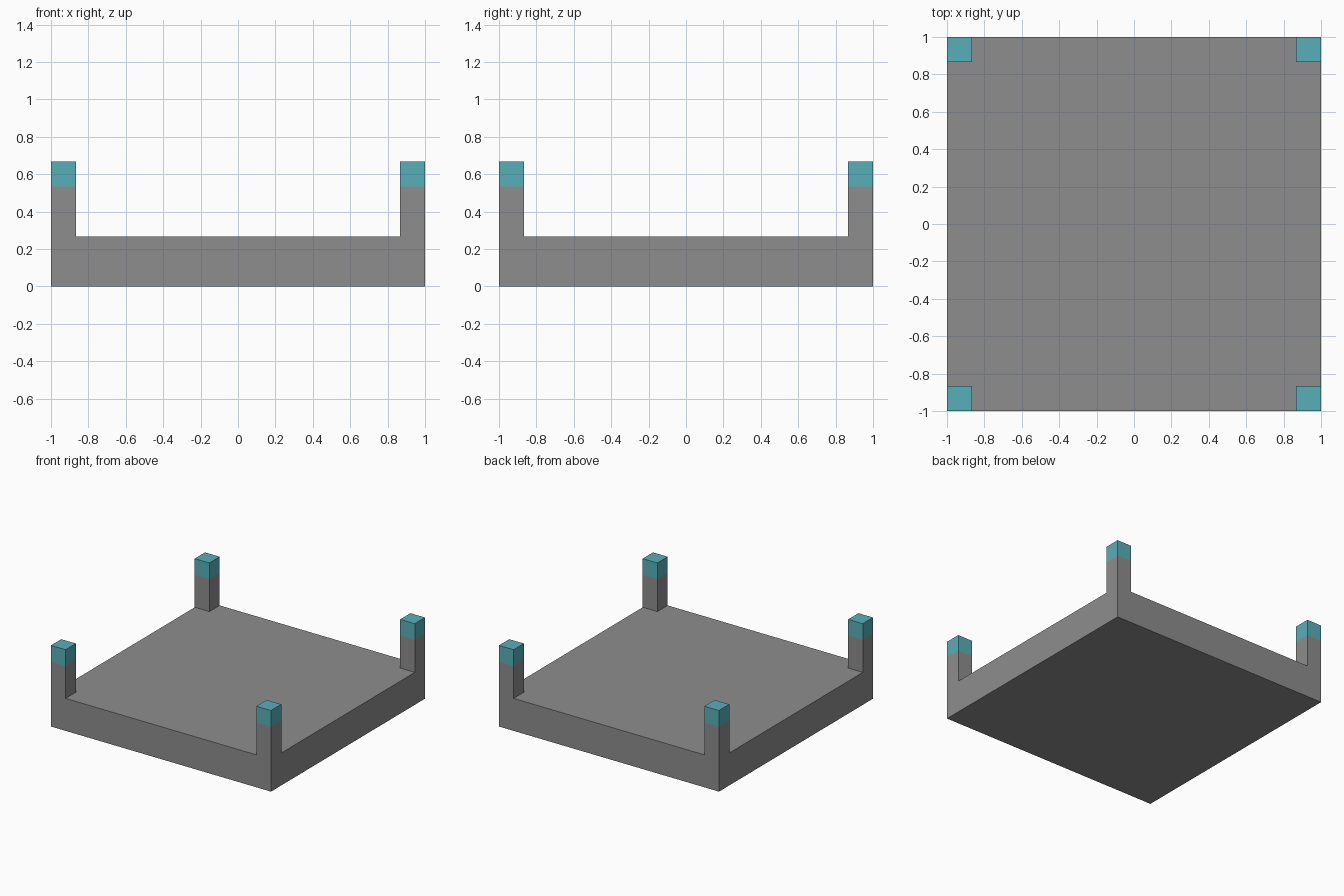
import bpy
import bmesh
from mathutils import Matrix, Vector

cube = bpy.data.objects.get("Cube")
if cube:
    bpy.data.objects.remove(cube, do_unlink=True)

UNIT = 2 / 15            # post width; every size is a multiple of it
SLAB_HEIGHT = 2 * UNIT
POST_HEIGHT = 2 * UNIT
CAP_HEIGHT = UNIT
INNER = 1 - UNIT         # inner face of the posts


def make_material(name, color):
    mat = bpy.data.materials.new(name)
    mat.use_nodes = True
    mat.diffuse_color = (*color, 1)
    mat.node_tree.nodes["Principled BSDF"].inputs["Base Color"].default_value = (*color, 1)
    return mat


def raise_faces(bm, faces, height):
    """Extrude each separate face straight up and return the new top faces."""
    tops = bmesh.ops.extrude_discrete_faces(bm, faces=faces)["faces"]
    verts = list({v for f in tops for v in f.verts})
    bmesh.ops.translate(bm, verts=verts, vec=(0, 0, height))
    return tops


# Square slab
bm = bmesh.new()
bmesh.ops.create_cube(bm, size=1, matrix=Matrix.Translation((0, 0, SLAB_HEIGHT / 2))
                      @ Matrix.Diagonal((2, 2, SLAB_HEIGHT, 1)))

# Cut lines that mark out the corner posts
for axis in (Vector((1, 0, 0)), Vector((0, 1, 0))):
    for side in (-1, 1):
        bmesh.ops.bisect_plane(bm, geom=bm.verts[:] + bm.edges[:] + bm.faces[:],
                               plane_co=axis * side * INNER, plane_no=axis)

# Corner posts, then their coloured caps
corners = []
bm.normal_update()
for face in bm.faces:
    c = face.calc_center_median()
    if face.normal.z > 0.9 and min(abs(c.x), abs(c.y)) > INNER:
        corners.append(face)
post_tops = raise_faces(bm, corners, POST_HEIGHT)
raise_faces(bm, post_tops, CAP_HEIGHT)

# Caps are everything above the post tops
for face in bm.faces:
    above = face.calc_center_median().z > SLAB_HEIGHT + POST_HEIGHT
    face.material_index = 1 if above else 0

bmesh.ops.recalc_face_normals(bm, faces=bm.faces[:])
mesh = bpy.data.meshes.new("platform_with_corner_posts")
bm.to_mesh(mesh)
bm.free()
mesh.materials.append(make_material("grey", (0.27, 0.27, 0.27)))
mesh.materials.append(make_material("teal", (0.095, 0.435, 0.48)))
platform = bpy.data.objects.new("platform_with_corner_posts", mesh)
bpy.context.collection.objects.link(platform)
